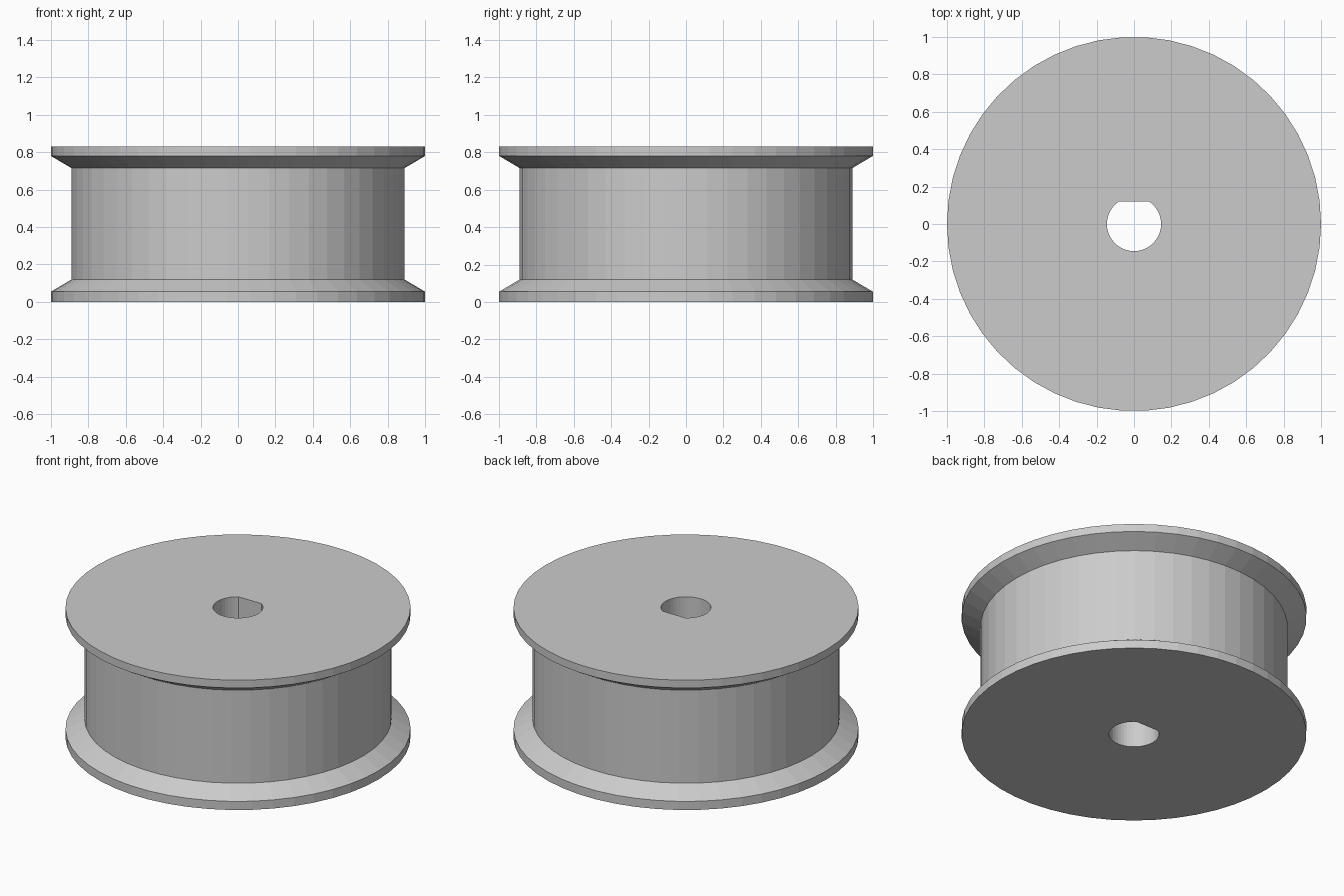
import bpy, bmesh
from math import pi, sin, cos, asin

cube = bpy.data.objects.get("Cube")
if cube:
    bpy.data.objects.remove(cube, do_unlink=True)

SIDES = 50
HEIGHT = 0.83
BORE_RADIUS = 0.145
BORE_FLAT_Y = 0.12

grey = bpy.data.materials.new("plain_grey")
grey.use_nodes = True
grey.diffuse_color = (0.6, 0.6, 0.6, 1)
grey.node_tree.nodes["Principled BSDF"].inputs["Base Color"].default_value = (0.6, 0.6, 0.6, 1)


def circle(radius):
    return [(radius * cos(2 * pi * i / SIDES), radius * sin(2 * pi * i / SIDES))
            for i in range(SIDES)]


def d_outline():
    """Circle with a chord cut across its back."""
    start = pi - asin(BORE_FLAT_Y / BORE_RADIUS)
    sweep = 3 * pi - 2 * start
    steps = 36
    return [(BORE_RADIUS * cos(start + sweep * i / steps),
             BORE_RADIUS * sin(start + sweep * i / steps)) for i in range(steps + 1)]


def add_wall(bm, outline_levels):
    """Join stacked outlines with quads; return the end loops' edges."""
    loops = [[bm.verts.new((x, y, z)) for x, y in outline] for outline, z in outline_levels]
    n = len(loops[0])
    for low, high in zip(loops, loops[1:]):
        for i in range(n):
            j = (i + 1) % n
            bm.faces.new((low[i], low[j], high[j], high[i]))
    return [[bm.edges.get((loop[i], loop[(i + 1) % n])) for i in range(n)]
            for loop in (loops[0], loops[-1])]


bm = bmesh.new()

# Outer wall: flange rim, bevel, hub, bevel, flange rim
profile = [(1, 0), (1, 0.055), (0.89, 0.12), (0.89, 0.715), (1, 0.78), (1, HEIGHT)]
outer = add_wall(bm, [(circle(r), z) for r, z in profile])

# D-shaped shaft bore through the whole height
bore = add_wall(bm, [(d_outline(), 0), (d_outline(), HEIGHT)])

# Flat end faces around the bore
for rim, hole in zip(outer, bore):
    bmesh.ops.triangle_fill(bm, use_beauty=True, edges=rim + hole)

bmesh.ops.recalc_face_normals(bm, faces=bm.faces)
mesh = bpy.data.meshes.new("spool_wheel")
bm.to_mesh(mesh)
bm.free()
mesh.materials.append(grey)
wheel = bpy.data.objects.new("spool_wheel", mesh)
bpy.context.collection.objects.link(wheel)
